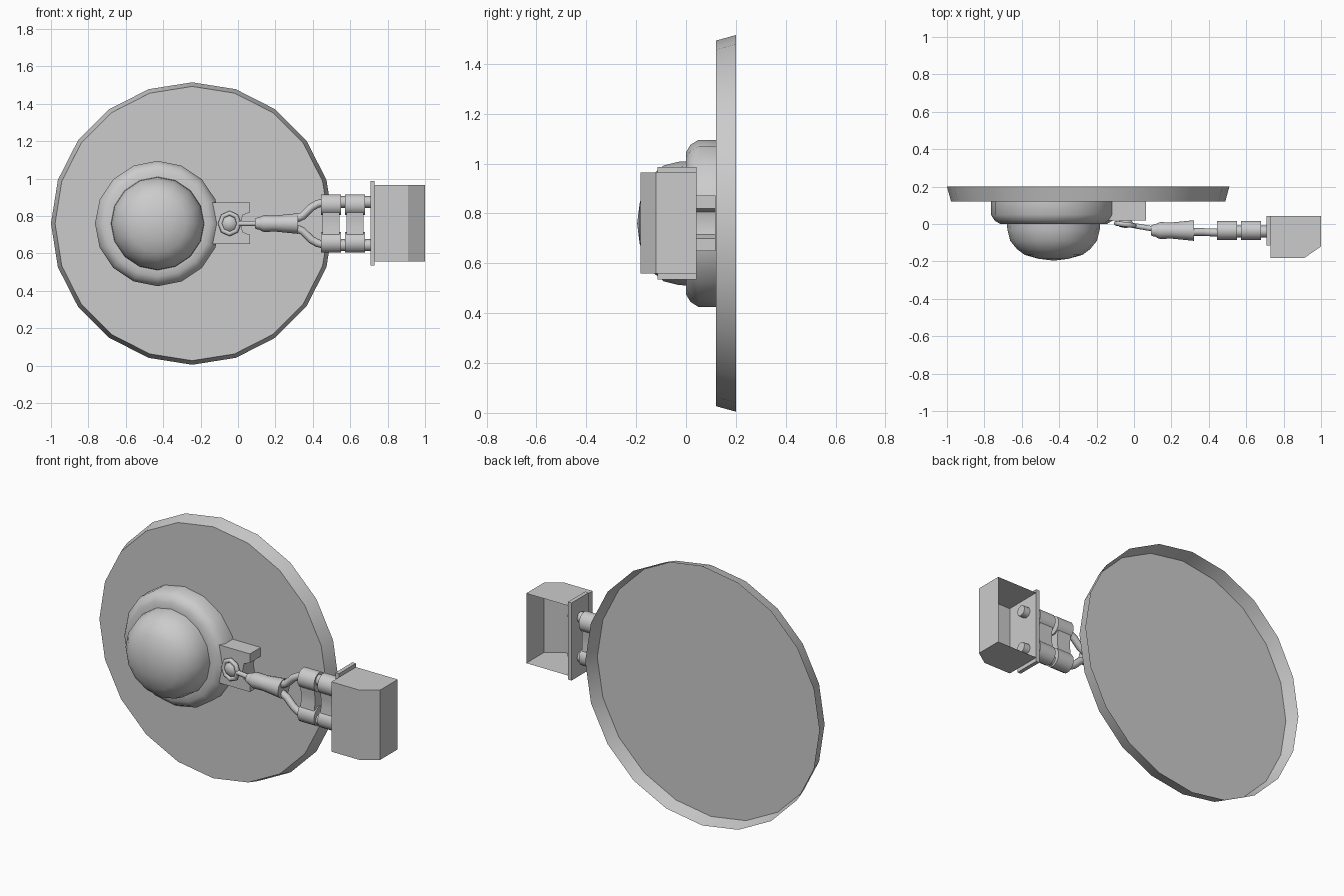
import bpy, bmesh
from math import cos, sin, pi, radians

if "Cube" in bpy.data.objects:
    bpy.data.objects.remove(bpy.data.objects["Cube"])

Z = 0.76  # common centre height


def finish(name, verts, faces, angle=30):
    me = bpy.data.meshes.new(name)
    me.from_pydata(verts, [], faces)
    bm = bmesh.new()
    bm.from_mesh(me)
    bmesh.ops.remove_doubles(bm, verts=bm.verts, dist=1e-5)
    bmesh.ops.recalc_face_normals(bm, faces=bm.faces)
    bm.to_mesh(me)
    bm.free()
    ob = bpy.data.objects.new(name, me)
    bpy.context.collection.objects.link(ob)
    bpy.ops.object.select_all(action='DESELECT')
    ob.select_set(True)
    bpy.context.view_layer.objects.active = ob
    bpy.ops.object.shade_smooth_by_angle(angle=radians(angle))
    return ob


def lathe(name, profile, n, centre, axis, angle=40):
    """Revolve (radius, distance) points about the x or y axis."""
    verts, faces = [], []
    for r, t in profile:
        for i in range(n):
            u, v = r * cos(2 * pi * i / n), r * sin(2 * pi * i / n)
            p = (u, t, v) if axis == 'y' else (t, u, v)
            verts.append(tuple(a + b for a, b in zip(p, centre)))
    for k in range(len(profile) - 1):
        for i in range(n):
            j = (i + 1) % n
            faces.append((k*n + i, k*n + j, k*n + n + j, k*n + n + i))
    return finish(name, verts, faces, angle)


def prism(name, pts, a, b, axis, angle=30, caps=True, skip=()):
    """Extrude a 2D outline along an axis; skip leaves chosen sides open."""
    put = {'x': lambda p, t: (t, p[0], p[1]),
           'y': lambda p, t: (p[0], t, p[1]),
           'z': lambda p, t: (p[0], p[1], t)}[axis]
    n = len(pts)
    verts = [put(p, a) for p in pts] + [put(p, b) for p in pts]
    faces = [(i, (i+1) % n, n + (i+1) % n, n + i) for i in range(n) if i not in skip]
    if caps:
        faces += [tuple(range(n)), tuple(range(n, 2 * n))]
    return finish(name, verts, faces, angle)


def tube(name, pts, radius, closed=False):
    cu = bpy.data.curves.new(name, 'CURVE')
    cu.dimensions = '3D'
    cu.bevel_depth = radius
    cu.bevel_resolution = 2
    cu.use_fill_caps = True
    sp = cu.splines.new('POLY')
    sp.points.add(len(pts) - 1)
    for q, p in zip(sp.points, pts):
        q.co = (*p, 1)
    sp.use_cyclic_u = closed
    ob = bpy.data.objects.new(name, cu)
    bpy.context.collection.objects.link(ob)
    return ob


# Backing dish: flat front, flared rim, open at the back
lathe("backing_dish", [(0, .12), (.733, .12), (.755, .2)], 20, (-.245, 0, Z), 'y', 30)

# Round base collar and dome
hub = (-.43, 0, Z)
lathe("dome_collar", [(0, .12), (.335, .12), (.335, .05), (.315, .018),
                      (.285, 0), (.24, 0)], 16, hub, 'y', 50)
lathe("dome", [(.25, .01), (.247, -.03), (.232, -.09), (.195, -.135),
               (.155, -.165), (.08, -.186), (0, -.196)], 16, hub, 'y', 50)

# Notched mounting plate beside the collar
prism("notched_plate", [(-.2, .65), (.063, .65), (.063, .70), (.025, .715), (.015, Z),
                        (.025, .805), (.063, .82), (.063, .872), (-.2, .872)],
      .02, .119, 'y')

# Hook loop with a ball inside
loop = [(-.045 + .05 * cos(a), -.003 - .006 * cos(a), Z + .055 * sin(a))
        for a in [2 * pi * i / 8 for i in range(8)]]
tube("hook_loop", loop, .013, True)
lathe("hook_ball", [(0, -.022), (.03, -.016), (.045, 0), (.03, .02), (0, .022)],
      8, (-.045, 0, Z), 'y', 60)
tube("hook_wire", [(.005, -.01, Z), (.05, -.017, Z), (.11, -.028, Z)], .014)

# Tapered grip
lathe("grip", [(0, .09), (.025, .09), (.033, .105), (.033, .115), (.04, .125), (.045, .14),
               (.043, .2), (.05, .27), (.055, .32), (0, .32)], 12, (0, -.035, Z), 'x')

# Twin rods forking out of the grip into the bucket
for s, side in ((1, "upper"), (-1, "lower")):
    tube(side + "_rod", [(.3, -.042, Z + s * .02), (.345, -.043, Z + s * .04),
                         (.39, -.044, Z + s * .085), (.425, -.045, Z + s * .105),
                         (.47, -.045, Z + s * .115)], .021)
    tube(side + "_rod_end", [(.46, -.04, Z + s * .115), (.77, -.04, Z + s * .115)], .032)

# Two waisted sliding blocks: two rounded lobes and a narrower bridge each
for k, x in enumerate((.497, .626)):
    for s, side in ((1, "upper"), (-1, "lower")):
        lobe = [(-.034 + .053 * cos(a), Z + s * .1 + .057 * sin(a))
                for a in [2 * pi * (i + .5) / 12 for i in range(12)]]
        prism(f"block_{k}_{side}_lobe", lobe, x - .053, x + .053, 'x', 40)
    prism(f"block_{k}_bridge", [(-.078, .64), (-.066, .74), (-.066, .78), (-.078, .88),
                                (.01, .88), (-.002, .78), (-.002, .74), (.01, .64)],
          x - .045, x + .045, 'x')

# Bucket with an angled front corner, open at the back, and its end flange
prism("bucket", [(.73, .043), (.73, -.182), (.91, -.182), (1.0, -.12), (1.0, .043)],
      .558, .965, 'z', 20, skip=(4,))
prism("bucket_flange", [(-.115, .535), (.043, .535), (.043, .987), (-.115, .987)],
      .708, .731, 'x')

# The closed ends of the bucket share the open side's outline
